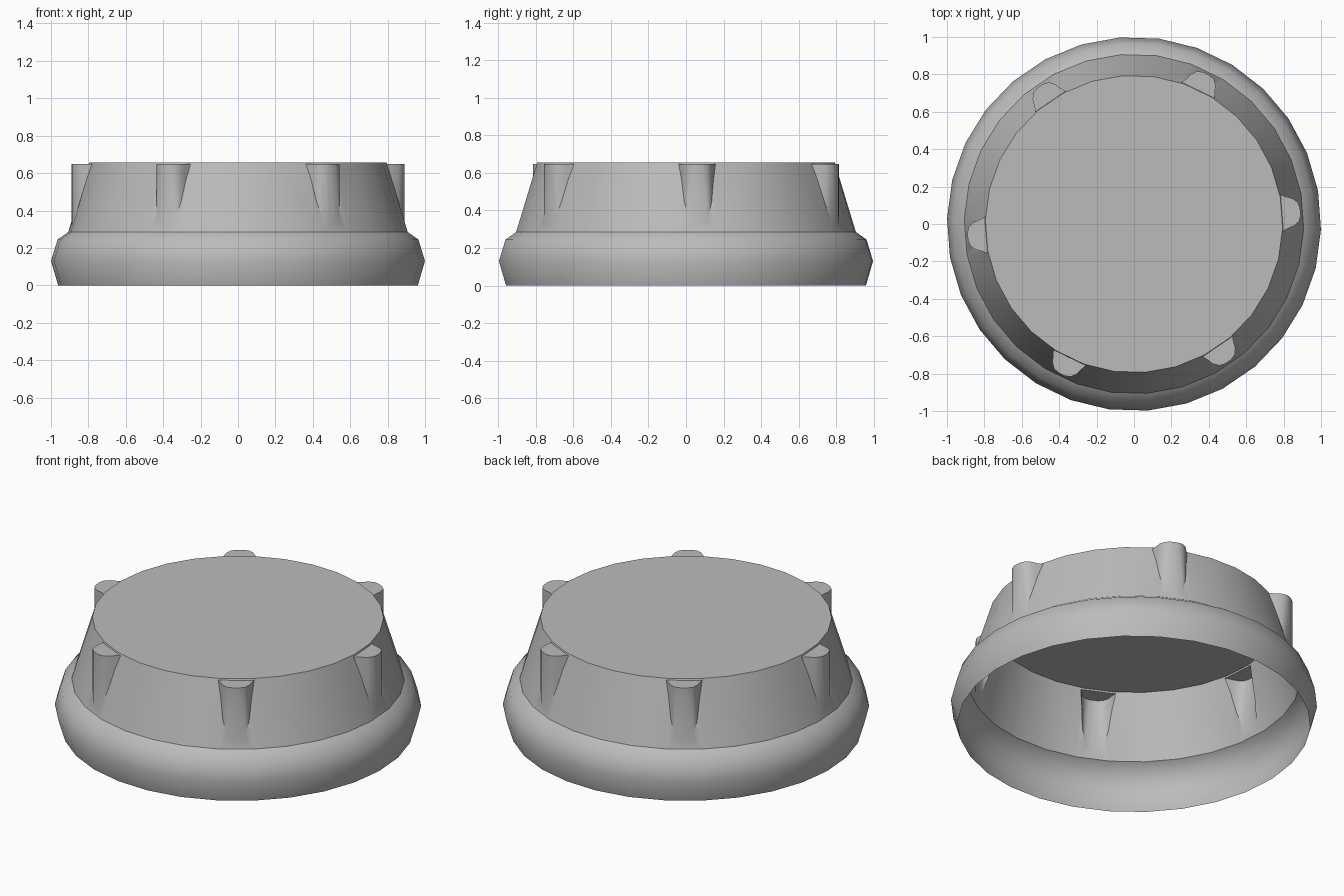
import bpy, bmesh, math
from mathutils import Matrix, Vector

if "Cube" in bpy.data.objects:
    bpy.data.objects.remove(bpy.data.objects["Cube"], do_unlink=True)

SEGMENTS, RIBS = 30, 6
TURN = math.radians(4.3)
SHOULDER = 0.285

grey = bpy.data.materials.new("plain grey")
grey.use_nodes = True
grey.diffuse_color = (0.5, 0.5, 0.5, 1)
grey.node_tree.nodes["Principled BSDF"].inputs["Base Color"].default_value = (0.5, 0.5, 0.5, 1)


def loft(name, rings):
    """Skin closed rings of points from bottom to top and cap both ends."""
    bm = bmesh.new()
    rows = [[bm.verts.new(p) for p in ring] for ring in rings]
    n = len(rows[0])
    for low, high in zip(rows, rows[1:]):
        for i in range(n):
            j = (i + 1) % n
            bm.faces.new((low[i], low[j], high[j], high[i]))
    bm.faces.new(rows[0][::-1])
    bm.faces.new(rows[-1])
    bmesh.ops.recalc_face_normals(bm, faces=bm.faces)
    mesh = bpy.data.meshes.new(name)
    bm.to_mesh(mesh)
    bm.free()
    mesh.materials.append(grey)
    obj = bpy.data.objects.new(name, mesh)
    bpy.context.collection.objects.link(obj)
    return obj


def circle(r, z):
    step = math.tau / SEGMENTS
    return [(r * math.cos(TURN + (i + 0.5) * step), r * math.sin(TURN + (i + 0.5) * step), z)
            for i in range(SEGMENTS)]


# Cap body: bulging rim, shoulder and tapered wall
profile = [(0.962, 0), (1.0, 0.13), (0.965, 0.245), (0.908, SHOULDER), (0.795, 0.657)]
cap = loft("cap", [circle(r, z) for r, z in profile])

# Upright grip ribs, rounded outside and flared at the root
half = [(0.7, 0.1), (0.787, 0.1), (0.82, 0.085), (0.855, 0.073), (0.882, 0.05), (0.892, 0.02)]
outline = [(x, -y) for x, y in half] + [(x, y) for x, y in reversed(half)]
for k in range(RIBS):
    spin = Matrix.Rotation(TURN + k * math.tau / RIBS, 3, "Z")
    rib = loft("grip_rib", [[spin @ Vector((x, y, z)) for x, y in outline] for z in (0.3, 0.648)])
    rib.hide_render = True
    union = cap.modifiers.new("rib_union", "BOOLEAN")
    union.operation, union.solver, union.object = "UNION", "EXACT", rib

# Apply the unions and drop the helpers
bpy.context.view_layer.update()
evaluated = cap.evaluated_get(bpy.context.evaluated_depsgraph_get())
shell = bpy.data.meshes.new_from_object(evaluated)
cap.modifiers.clear()
cap.data = shell
for obj in [o for o in bpy.data.objects if o.name.startswith("grip_rib")]:
    bpy.data.objects.remove(obj, do_unlink=True)

# Open the underside, smooth the walls and keep the shoulder and top crisp
bm = bmesh.new()
bm.from_mesh(shell)
base = [f for f in bm.faces if all(v.co.z < 0.001 for v in f.verts)]
bmesh.ops.delete(bm, geom=base, context="FACES")
for f in bm.faces:
    f.smooth = True
for e in bm.edges:
    on_shoulder = all(abs(v.co.z - SHOULDER) < 0.001 for v in e.verts)
    e.smooth = not on_shoulder and e.calc_face_angle(0) < math.radians(42)
bm.to_mesh(shell)
bm.free()
